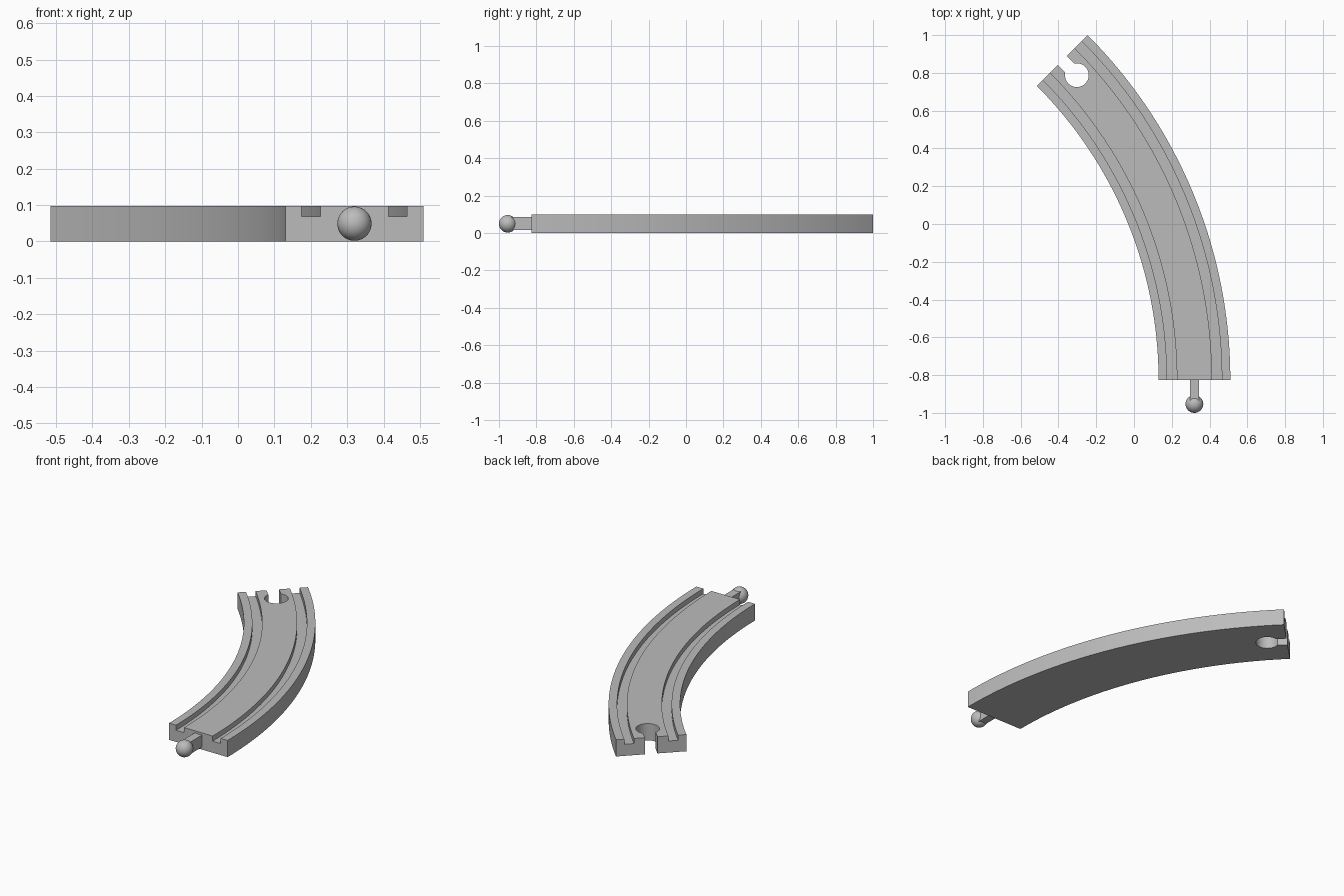
import bpy, bmesh
from math import sin, cos, pi, asin
from mathutils import Matrix, Vector

if "Cube" in bpy.data.objects:
    bpy.data.objects.remove(bpy.data.objects["Cube"])

HEIGHT, GROOVE_Z = 0.098, 0.068
INNER, OUTER, MID = 2.201, 2.581, 2.391
START_Y = -0.825
CENTRE = Vector((0.51 - OUTER, START_Y, 0))
SWEEP, STEPS = pi / 4, 48

grey = bpy.data.materials.new("track grey")
grey.use_nodes = True
colour = (0.5, 0.5, 0.5, 1)
grey.diffuse_color = colour
grey.node_tree.nodes["Principled BSDF"].inputs["Base Color"].default_value = colour


def make_object(name, bm):
    bmesh.ops.recalc_face_normals(bm, faces=bm.faces)
    mesh = bpy.data.meshes.new(name)
    bm.to_mesh(mesh)
    bm.free()
    obj = bpy.data.objects.new(name, mesh)
    bpy.context.collection.objects.link(obj)
    mesh.materials.append(grey)
    return obj


def smooth(obj):
    bpy.ops.object.select_all(action='DESELECT')
    obj.select_set(True)
    bpy.context.view_layer.objects.active = obj
    bpy.ops.object.shade_smooth_by_angle(angle=pi / 6)


# Track: cross-section with two wheel grooves, swept through an eighth circle
section = [(INNER, 0), (OUTER, 0), (OUTER, HEIGHT)]
for outer_edge, inner_edge in ((2.536, 2.484), (2.298, 2.246)):
    section += [(outer_edge, HEIGHT), (outer_edge, GROOVE_Z),
                (inner_edge, GROOVE_Z), (inner_edge, HEIGHT)]
section.append((INNER, HEIGHT))

bm = bmesh.new()
rings = []
for i in range(STEPS + 1):
    a = SWEEP * i / STEPS
    rings.append([bm.verts.new(CENTRE + Vector((r * cos(a), r * sin(a), z)))
                  for r, z in section])
n = len(section)
for a, b in zip(rings, rings[1:]):
    for j in range(n):
        k = (j + 1) % n
        bm.faces.new((a[j], a[k], b[k], b[j]))
bm.faces.new(rings[0])
bm.faces.new(rings[-1])
track = make_object("curved_track", bm)

# Socket: keyhole cutter, a round hole opening to the far end through a slot
HOLE_R, SLOT_HALF, HOLE_BACK = 0.063, 0.034, 0.11
mouth = asin(SLOT_HALF / HOLE_R)
outline = [(SLOT_HALF, 0.1), (-SLOT_HALF, 0.1)]
for i in range(33):
    a = pi / 2 + mouth + (2 * pi - 2 * mouth) * i / 32
    outline.append((HOLE_R * cos(a), HOLE_R * sin(a) - HOLE_BACK))
bm = bmesh.new()
base = bm.faces.new([bm.verts.new((x, y, -0.05)) for x, y in outline])
top = bmesh.ops.extrude_face_region(bm, geom=[base])["geom"]
bmesh.ops.translate(bm, vec=(0, 0, HEIGHT + 0.1),
                    verts=[v for v in top if isinstance(v, bmesh.types.BMVert)])
end = CENTRE + Vector((MID * cos(SWEEP), MID * sin(SWEEP), 0))
bm.transform(Matrix.Translation(end) @ Matrix.Rotation(SWEEP, 4, 'Z'))
cutter = make_object("socket_cutter", bm)

cut = track.modifiers.new("socket", 'BOOLEAN')
cut.operation = 'DIFFERENCE'
cut.solver = 'EXACT'
cut.object = cutter
bpy.context.view_layer.objects.active = track
bpy.ops.object.modifier_apply(modifier=cut.name)
bpy.data.objects.remove(cutter)
smooth(track)

# Connector: square-edged neck and round ball at the near end
peg_x = CENTRE.x + MID
bm = bmesh.new()
bmesh.ops.create_cube(bm, size=1, matrix=Matrix.Translation((peg_x, START_Y - 0.055, 0.05))
                      @ Matrix.Diagonal((0.048, 0.13, 0.07, 1)))
make_object("connector_neck", bm)

bm = bmesh.new()
bmesh.ops.create_uvsphere(bm, u_segments=32, v_segments=16, radius=0.047,
                          matrix=Matrix.Translation((peg_x, -0.953, 0.049)))
smooth(make_object("connector_ball", bm))
